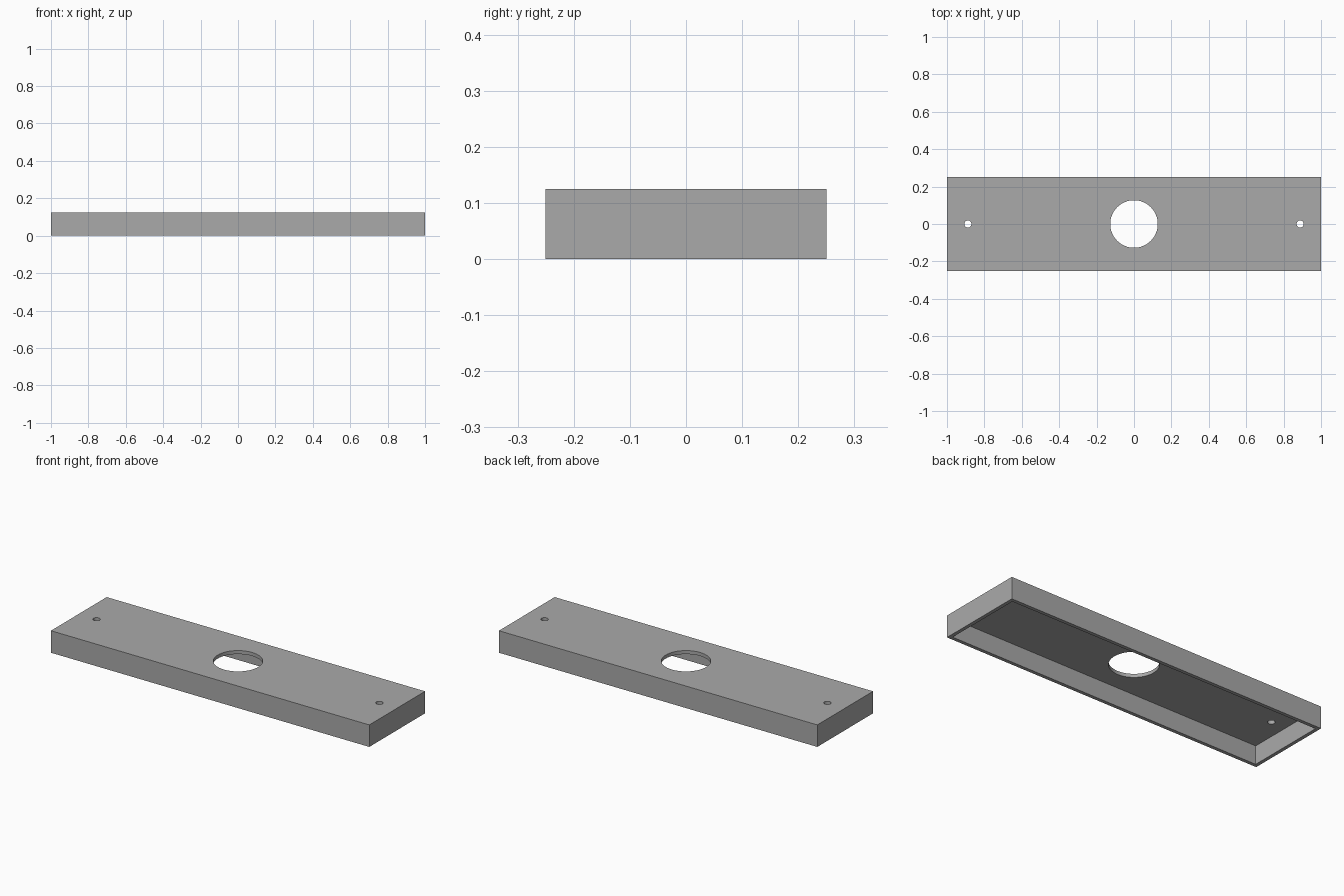
import bpy
import math

LENGTH, DEPTH, HEIGHT = 2.0, 0.5, 0.125
WALL = 0.02

cube = bpy.data.objects.get("Cube")
if cube:
    bpy.data.objects.remove(cube, do_unlink=True)

# Plain grey material
grey = bpy.data.materials.new("plain_grey")
grey.use_nodes = True
colour = (0.4, 0.4, 0.4, 1.0)
grey.diffuse_color = colour
grey.node_tree.nodes["Principled BSDF"].inputs["Base Color"].default_value = colour


def box(name, size, z):
    bpy.ops.mesh.primitive_cube_add(size=1, location=(0, 0, z))
    ob = bpy.context.object
    ob.name = name
    ob.scale = size
    bpy.ops.object.transform_apply(location=True, rotation=False, scale=True)
    ob.data.materials.append(grey)
    return ob


def drill(name, x, radius, sides):
    bpy.ops.mesh.primitive_cylinder_add(
        vertices=sides, radius=radius, depth=HEIGHT, location=(x, 0, HEIGHT))
    ob = bpy.context.object
    ob.name = name
    ob.data.materials.append(grey)
    return ob


# Open-bottomed cover
cover = box("cover", (LENGTH, DEPTH, HEIGHT), HEIGHT / 2)

# Hollow underside, central opening and the two screw holes
cutters = [
    box("hollow_cutter", (LENGTH - 2 * WALL, DEPTH - 2 * WALL, HEIGHT),
        HEIGHT / 2 - WALL),
    drill("opening_cutter", 0, 0.127, 64),
]
for side, x in (("left", 0.888), ("right", -0.888)):
    cutters.append(drill(side + "_screw_cutter", x, 0.019, 32))

bpy.ops.object.select_all(action='DESELECT')
bpy.context.view_layer.objects.active = cover
cover.select_set(True)
for cutter in cutters:
    cutter.hide_render = True
    mod = cover.modifiers.new(cutter.name, 'BOOLEAN')
    mod.operation = 'DIFFERENCE'
    mod.solver = 'EXACT'
    mod.object = cutter
    bpy.ops.object.modifier_apply(modifier=mod.name)
    bpy.data.objects.remove(cutter, do_unlink=True)

# Smooth hole walls, crisp box edges
bpy.ops.object.shade_smooth_by_angle(angle=math.radians(30))
